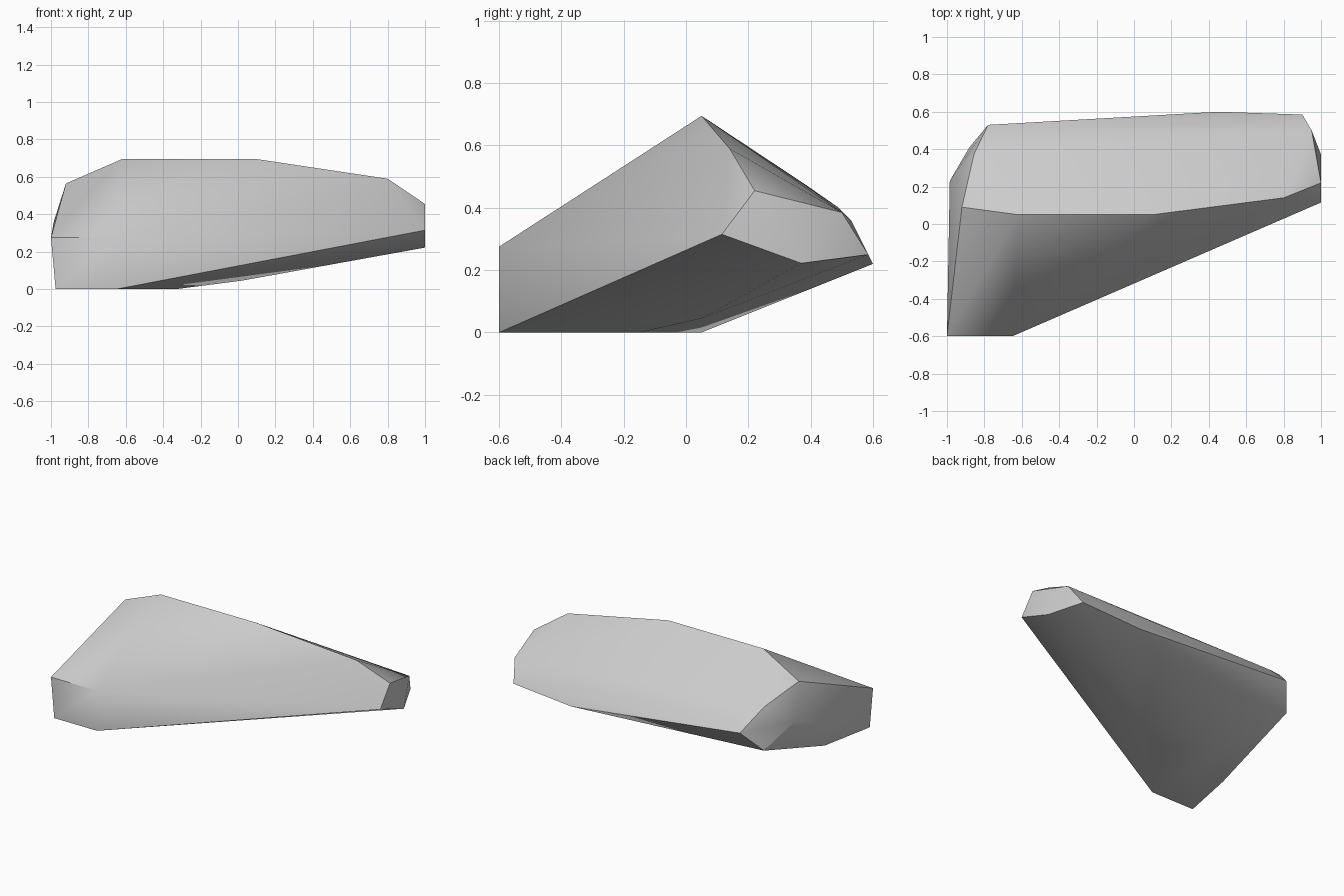
import bpy
import bmesh
import math

default_cube = bpy.data.objects.get("Cube")
if default_cube:
    bpy.data.objects.remove(default_cube, do_unlink=True)

# Corner groups of the faceted boulder
top_ridge = [(-.92, .09, .565), (-.62, .05, .695), (.1, .05, .695),
             (.8, .14, .59), (1, .22, .455)]
blunt_end = [(1, .115, .315), (1, .37, .222), (.95, .5, .385), (.9, .585, .25)]
front_block = [(-1, -.6, .275), (-.65, -.6, .275),
               (-.975, -.6, 0), (-.65, -.6, 0)]
underside = [(-.9, -.22, 0), (-.62, .05, 0), (-.33, -.15, 0), (.02, .05, .045)]
rear_edge = [(.45, .6, .22), (.3, .53, .36), (-.68, .49, .4), (-.78, .53, .34)]
side_shoulder = [(-.855, .375, .48), (-.985, .23, .36), (-.88, .41, .2)]


def make_material(name, shade):
    material = bpy.data.materials.new(name)
    material.use_nodes = True
    colour = (shade, shade, shade, 1)
    material.diffuse_color = colour
    for node in material.node_tree.nodes:
        if node.type == 'BSDF_PRINCIPLED':
            node.inputs["Base Color"].default_value = colour
    return material


def make_hull(name, points, material):
    """Wrap a closed convex skin around the given corner points."""
    bm = bmesh.new()
    for point in points:
        bm.verts.new(point)
    bmesh.ops.convex_hull(bm, input=bm.verts[:])
    loose = [v for v in bm.verts if not v.link_faces]
    bmesh.ops.delete(bm, geom=loose, context='VERTS')
    # Merge almost flat triangles into clean facets
    bmesh.ops.dissolve_limit(bm, angle_limit=math.radians(1),
                             verts=bm.verts[:], edges=bm.edges[:])
    bmesh.ops.recalc_face_normals(bm, faces=bm.faces[:])
    mesh = bpy.data.meshes.new(name)
    bm.to_mesh(mesh)
    bm.free()
    mesh.materials.append(material)
    hull = bpy.data.objects.new(name, mesh)
    bpy.context.collection.objects.link(hull)
    return hull


# Boulder with soft facets and crisp main ridges
boulder = make_hull("boulder",
                    top_ridge + blunt_end + front_block
                    + underside + rear_edge + side_shoulder,
                    make_material("stone_grey", .6))
bpy.ops.object.select_all(action='DESELECT')
boulder.select_set(True)
bpy.context.view_layer.objects.active = boulder
bpy.ops.object.shade_smooth_by_angle(angle=math.radians(30))
